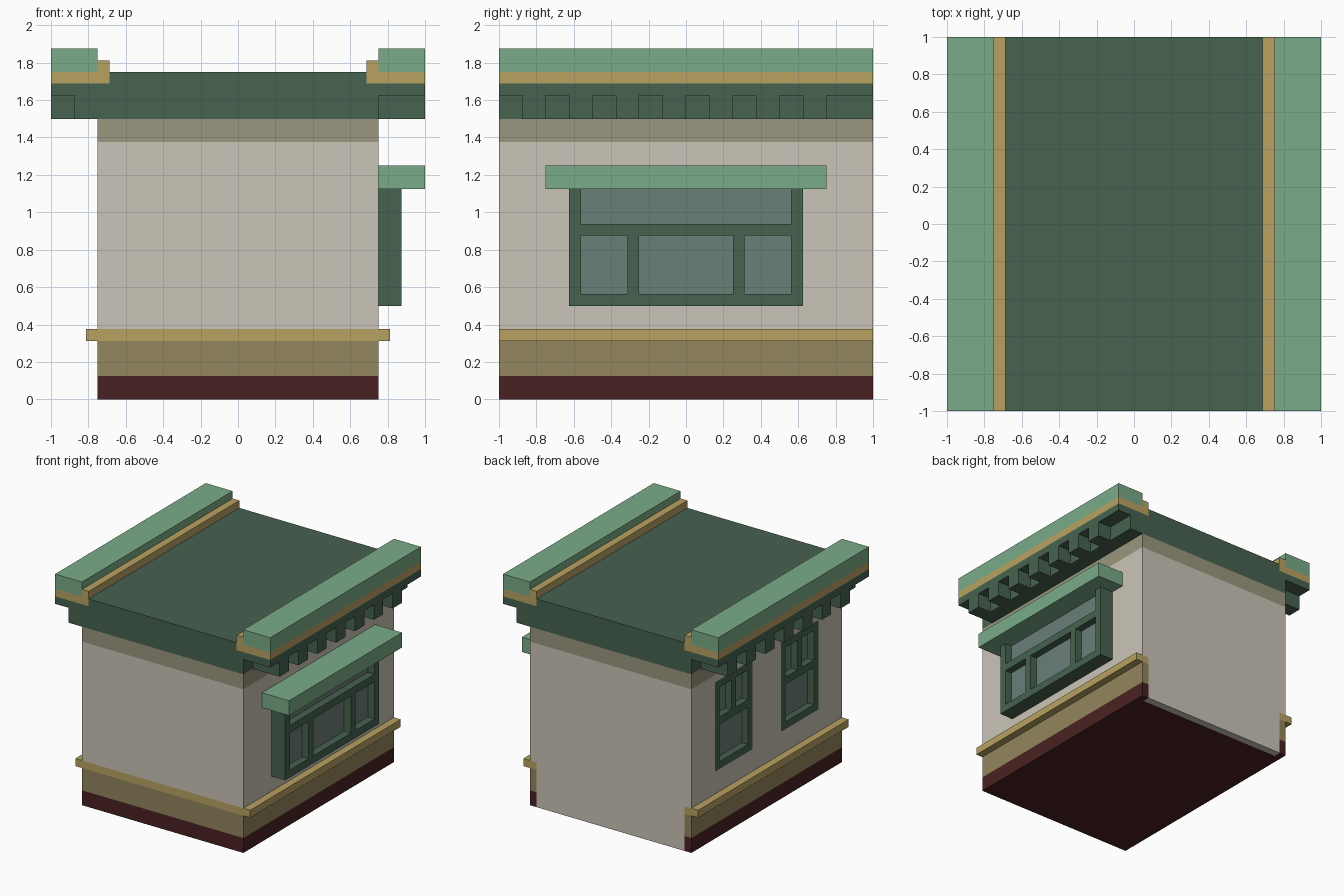
import bpy, bmesh

if "Cube" in bpy.data.objects:
    bpy.data.objects.remove(bpy.data.objects["Cube"])

U = 1 / 16  # the whole building sits on a 1/16 grid


def material(name, hex_colour):
    m = bpy.data.materials.new(name)
    lin = []
    for i in (0, 2, 4):
        c = int(hex_colour[i:i + 2], 16) / 255
        lin.append(c / 12.92 if c <= 0.04045 else ((c + 0.055) / 1.055) ** 2.4)
    m.diffuse_color = (*lin, 1)
    m.use_nodes = True
    m.node_tree.nodes["Principled BSDF"].inputs["Base Color"].default_value = m.diffuse_color
    return m


LIGHT_GREEN = material("light green", "7AAB88")
DARK_GREEN = material("dark green", "47624F")
GOLD = material("gold trim", "B8A262")
OLIVE = material("olive base", "93865D")
WALL = material("plaster", "CBC5B9")
BAND = material("grey olive band", "9A977F")
MAROON = material("maroon", "4A2122")
GLASS = material("glass", "6B7F79")


def prism(name, mat, pts, lo, hi, axis="z"):
    """Extrude a closed profile: xy points along z, or xz points along y."""
    place = (lambda p, t: (p[0], p[1], t)) if axis == "z" else (lambda p, t: (p[0], t, p[1]))
    bm = bmesh.new()
    a = [bm.verts.new(place(p, lo)) for p in pts]
    b = [bm.verts.new(place(p, hi)) for p in pts]
    bm.faces.new(a)
    bm.faces.new(b)
    for i in range(len(pts)):
        j = (i + 1) % len(pts)
        bm.faces.new((a[i], a[j], b[j], b[i]))
    bmesh.ops.recalc_face_normals(bm, faces=bm.faces)
    me = bpy.data.meshes.new(name)
    bm.to_mesh(me)
    bm.free()
    me.materials.append(mat)
    ob = bpy.data.objects.new(name, me)
    bpy.context.collection.objects.link(ob)
    return ob


def box(name, mat, x0, x1, y0, y1, z0, z1):
    return prism(name, mat, [(x0, y0), (x1, y0), (x1, y1), (x0, y1)], z0, z1)


def footprint(w):
    """Rectangle with a shallow notch in the back for the plain wall panel."""
    n, d = 11 * U, 15 * U
    return [(-w, -1), (w, -1), (w, 1), (n, 1), (n, d), (-n, d), (-n, 1), (-w, 1)]


# base courses, and the plain plaster panel set into their back
prism("plinth", MAROON, footprint(12 * U), 0, 2 * U)
prism("base_course", OLIVE, footprint(12 * U), 2 * U, 5 * U)
prism("base_trim", GOLD, footprint(13 * U), 5 * U, 6 * U)
box("back_panel", WALL, -11 * U, 11 * U, 15 * U, 1, 0, 6 * U)

# walls
walls = box("walls", WALL, -12 * U, 12 * U, -1, 1, 6 * U, 22 * U)
box("wall_band", BAND, -12 * U, 12 * U, -1, 1, 22 * U, 24 * U)

# two recessed windows on the left side
for label, y0 in (("front", -11 * U), ("back", 3 * U)):
    y1, ym = y0 + 8 * U, y0 + 4 * U
    z0, z1 = 9 * U, 21 * U
    cutter = box("cutter", WALL, -1, -11 * U, y0, y1, z0, z1)
    mod = walls.modifiers.new("opening", "BOOLEAN")
    mod.operation = "DIFFERENCE"
    mod.solver = "EXACT"
    mod.object = cutter
    bpy.context.view_layer.objects.active = walls
    bpy.ops.object.modifier_apply(modifier=mod.name)
    bpy.data.objects.remove(cutter)

    n = "left_window_" + label
    xa, xb = -12 * U, -11 * U
    box(n + "_glass", GLASS, xb - 0.006, xb, y0, y1, z0, z1)
    box(n + "_jamb_a", DARK_GREEN, xa, xb, y0, y0 + U, z0, z1)
    box(n + "_jamb_b", DARK_GREEN, xa, xb, y1 - U, y1, z0, z1)
    box(n + "_sill", DARK_GREEN, xa, xb, y0 + U, y1 - U, z0, z0 + U)
    box(n + "_head", DARK_GREEN, xa, xb, y0 + U, y1 - U, z1 - U, z1)
    box(n + "_transom", DARK_GREEN, xa, xb, y0 + U, y1 - U, 15 * U, 16 * U)
    box(n + "_mullion", DARK_GREEN, xa, xb, ym - U / 2, ym + U / 2, 16 * U, z1 - U)

# projecting shop window on the right side
xa, xm, xb = 12 * U, 13 * U, 14 * U
box("bay_glass", GLASS, xa, xm, -9 * U, 9 * U, 9 * U, 18 * U)
box("bay_sill", DARK_GREEN, xa, xb, -10 * U, 10 * U, 8 * U, 9 * U)
box("bay_transom", DARK_GREEN, xm, xb, -9 * U, 9 * U, 14 * U, 15 * U)
for s, side in ((-1, "front"), (1, "back")):
    box("bay_jamb_" + side, DARK_GREEN, xa, xb, s * 9 * U, s * 10 * U, 9 * U, 18 * U)
    box("bay_mullion_" + side, DARK_GREEN, xm, xb, s * 4 * U, s * 5 * U, 9 * U, 14 * U)
box("bay_canopy", LIGHT_GREEN, xa, 1, -12 * U, 12 * U, 18 * U, 20 * U)

# roof slab with overhanging eaves
half = [(12, 24), (12, 26), (16, 26), (16, 27), (11, 27), (11, 28)]
outline = [(x * U, z * U) for x, z in half] + [(-x * U, z * U) for x, z in reversed(half)]
prism("roof_slab", DARK_GREEN, outline, -1, 1, "y")

# eaves details: the left side is the right side turned half way round
gutter = [(11, 27), (16, 27), (16, 28), (12, 28), (12, 29), (11, 29)]
for s, side in ((1, "right"), (-1, "left")):
    prism("gold_moulding_" + side, GOLD, [(s * x * U, z * U) for x, z in gutter], -1, 1, "y")
    box("parapet_cap_" + side, LIGHT_GREEN, s * 12 * U, s, -1, 1, 28 * U, 30 * U)
    box("bracket_rail_" + side, DARK_GREEN, s * 12 * U, s * 14 * U,
        -s * 14 * U, s, 24 * U, 26 * U)
    for i in range(7):
        y = (-14 + 4 * i) * U
        box(f"bracket_{side}_{i + 1}", DARK_GREEN, s * 14 * U, s,
            s * y, s * (y + 2 * U), 24 * U, 26 * U)
